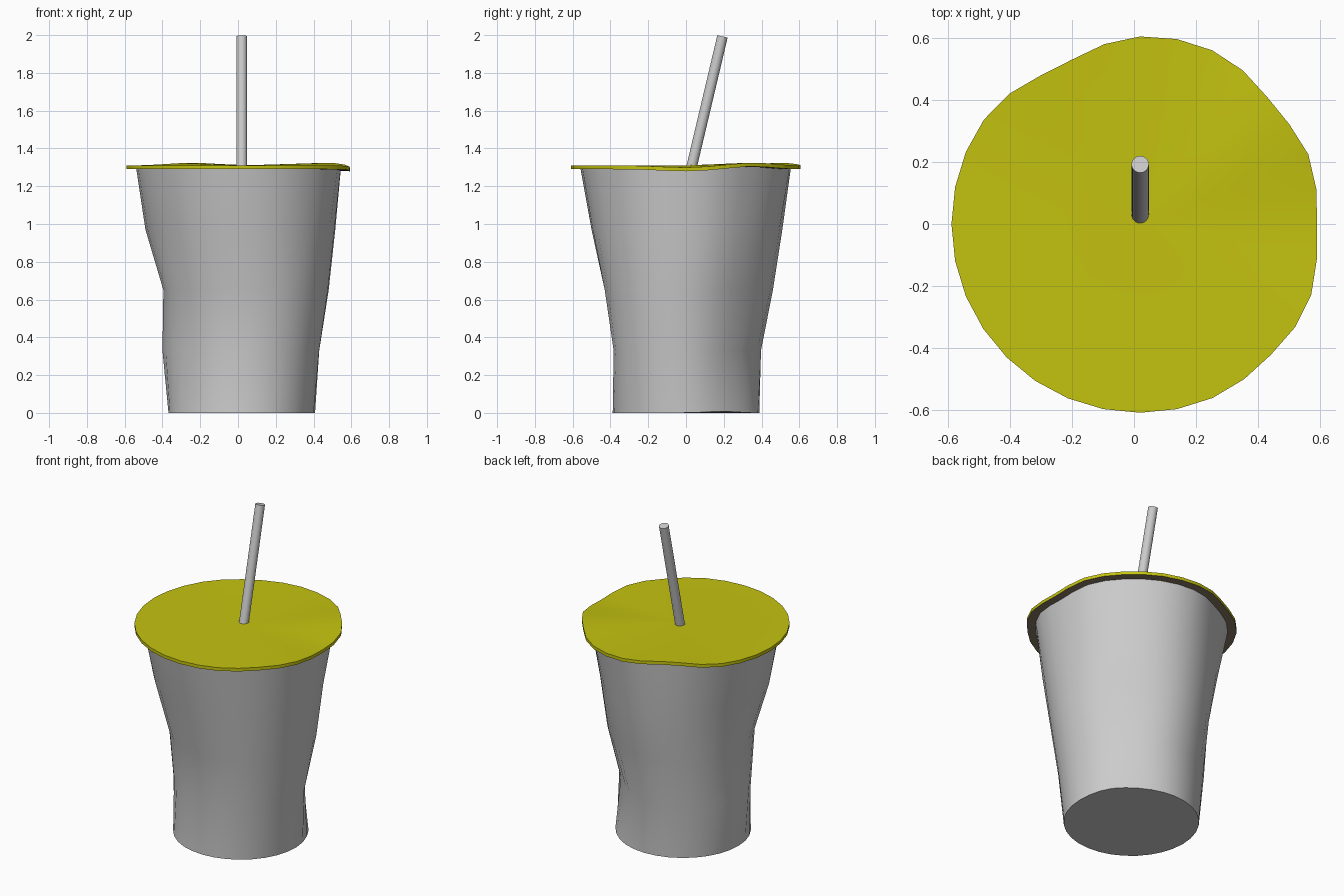
import bpy, bmesh, math
from mathutils import Vector

if "Cube" in bpy.data.objects:
    bpy.data.objects.remove(bpy.data.objects["Cube"])

N = 32          # sides of cup and lid
CX = 0.02       # axis of the cup


def material(name, rgb):
    m = bpy.data.materials.new(name)
    m.diffuse_color = (*rgb, 1)
    m.use_nodes = True
    m.node_tree.nodes["Principled BSDF"].inputs["Base Color"].default_value = m.diffuse_color
    return m


GREY = material("light_grey", (0.60, 0.60, 0.60))
YELLOW = material("yellow", (0.55, 0.54, 0.005))
BROWN = material("dull_brown", (0.24, 0.19, 0.12))


def finish(name, bm, mats, angle=35):
    bmesh.ops.recalc_face_normals(bm, faces=bm.faces)
    me = bpy.data.meshes.new(name)
    bm.to_mesh(me)
    bm.free()
    for m in mats:
        me.materials.append(m)
    ob = bpy.data.objects.new(name, me)
    bpy.context.collection.objects.link(ob)
    bpy.ops.object.select_all(action='DESELECT')
    ob.select_set(True)
    bpy.context.view_layer.objects.active = ob
    bpy.ops.object.shade_smooth_by_angle(angle=math.radians(angle))
    return ob


def bump(deg, centre, width):
    d = (deg - centre + 180) % 360 - 180
    return math.exp(-(d / width) ** 2)


def lid_radius(deg):
    return (0.61 - 0.037 * bump(deg, 117, 18) - 0.038 * bump(deg, 0, 20)
            - 0.032 * bump(deg, 40, 17) - 0.012 * bump(deg, -45, 14))


def lid_wave(deg):
    return (0.014 * bump(deg, 117, 20) + 0.015 * bump(deg, 38, 18)
            - 0.011 * bump(deg, 0, 18))


def cyclic(values, deg):
    # smooth periodic interpolation through evenly spaced radii
    n = len(values)
    t = (deg % 360) / 360 * n
    i, f = int(t), t % 1
    a, b, c, d = (values[(i + k) % n] for k in (-1, 0, 1, 2))
    return b + 0.5 * f * (c - a + f * (2*a - 5*b + 4*c - d + f * (3*(b - c) + d - a)))


def ring(bm, radius, height):
    vs = []
    for i in range(N):
        deg = 360 * i / N + 0.0
        a = math.radians(deg)
        r = radius(deg)
        vs.append(bm.verts.new((CX + r * math.cos(a), r * math.sin(a), height(deg))))
    return vs


def bridge(bm, lo, hi):
    return [bm.faces.new((lo[i], lo[(i + 1) % N], hi[(i + 1) % N], hi[i])) for i in range(N)]


# Dented cup: radii every 45 degrees, from the right side round to the back
dents = {
    0.33: (0.41, 0.347, 0.397, 0.415, 0.42, 0.374, 0.382, 0.42),
    0.65: (0.46, 0.43, 0.46, 0.446, 0.415, 0.412, 0.43, 0.465),
    0.97: (0.495, 0.475, 0.51, 0.49, 0.51, 0.495, 0.50, 0.51),
}
bm = bmesh.new()
rings = [ring(bm, lambda d: 0.388, lambda d: 0.008 * bump(d, 30, 20))]
for z, radii in dents.items():
    rings.append(ring(bm, lambda d: cyclic(radii, d), lambda d: z))
rings.append(ring(bm, lambda d: lid_radius(d) * 0.915, lambda d: 1.29 + lid_wave(d)))
for lo, hi in zip(rings, rings[1:]):
    bridge(bm, lo, hi)
bm.faces.new(rings[0])
finish("cup", bm, [GREY], 50)

# Wavy lid: yellow top and edge, dull underside
bm = bmesh.new()
under = ring(bm, lid_radius, lambda d: 1.29 + lid_wave(d))
edge = ring(bm, lid_radius, lambda d: 1.31 + lid_wave(d))
bridge(bm, under, edge)
for loop, z, mat in ((under, 1.29, 1), (edge, 1.31, 0)):
    hub = bm.verts.new((CX, 0, z))
    for i in range(N):
        f = bm.faces.new((loop[i], loop[(i + 1) % N], hub))
        f.material_index = mat
finish("lid", bm, [YELLOW, BROWN])

# Leaning straw
p, q = Vector((CX, 0.028, 1.295)), Vector((CX, 0.193, 1.993))
bm = bmesh.new()
bmesh.ops.create_cone(bm, cap_ends=True, segments=24, radius1=0.028, radius2=0.028,
                      depth=(q - p).length)
straw = finish("straw", bm, [GREY])
straw.location = (p + q) / 2
straw.rotation_euler = (q - p).to_track_quat('Z', 'Y').to_euler()
